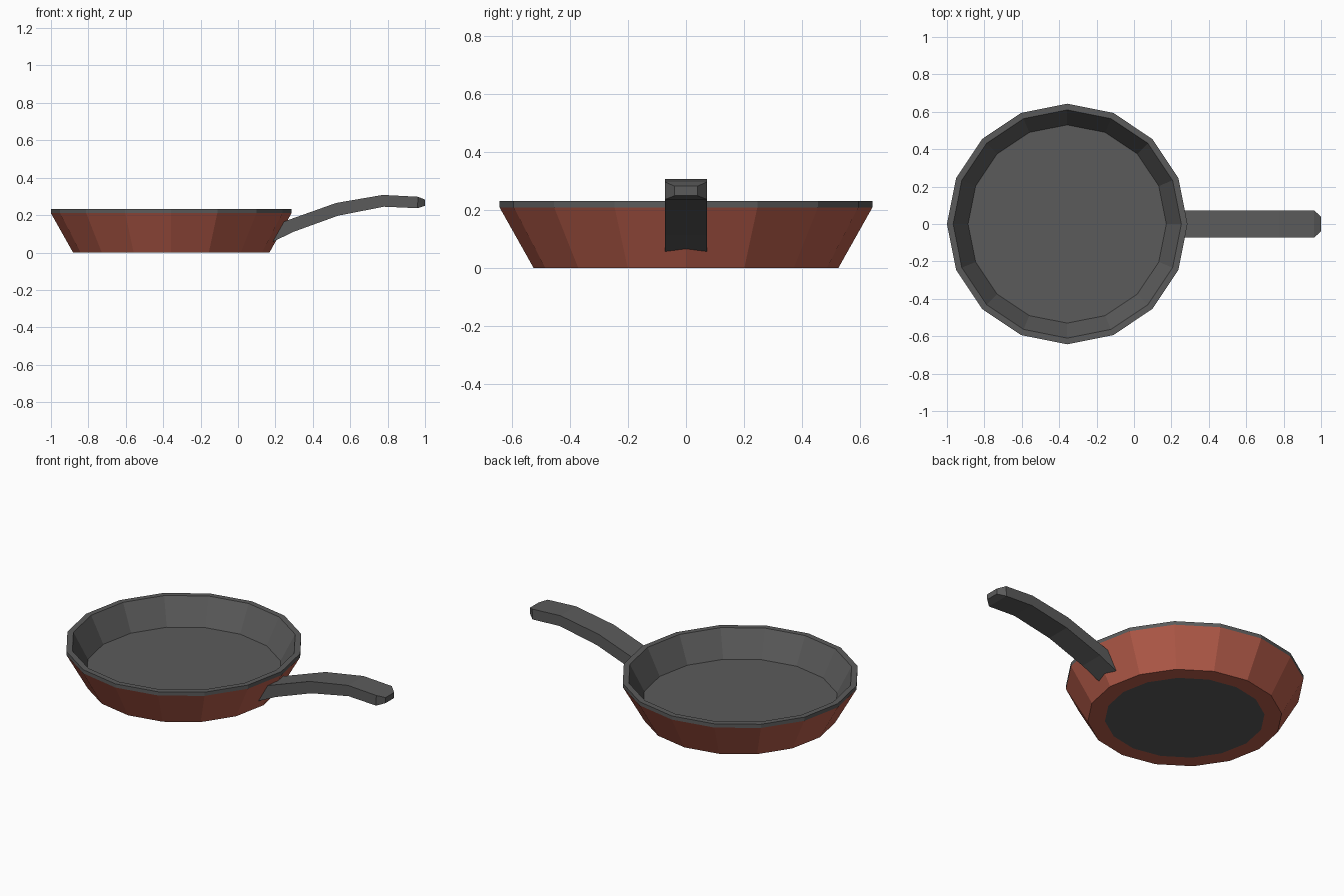
import bpy, bmesh
from math import cos, sin, pi

if "Cube" in bpy.data.objects:
    bpy.data.objects.remove(bpy.data.objects["Cube"])

CX, SIDES = -0.357, 16


def material(name, color):
    m = bpy.data.materials.new(name)
    m.diffuse_color = (*color, 1)
    m.use_nodes = True
    m.node_tree.nodes["Principled BSDF"].inputs["Base Color"].default_value = m.diffuse_color
    return m


red = material("red_enamel", (0.48, 0.11, 0.07))
grey = material("dark_grey", (0.105, 0.105, 0.105))


def finish(name, bm, mats):
    bmesh.ops.recalc_face_normals(bm, faces=bm.faces)
    me = bpy.data.meshes.new(name)
    bm.to_mesh(me)
    bm.free()
    for m in mats:
        me.materials.append(m)
    ob = bpy.data.objects.new(name, me)
    bpy.context.collection.objects.link(ob)
    return ob


def bridge(bm, a, b, mat=0):
    n = len(a)
    for i in range(n):
        j = (i + 1) % n
        bm.faces.new((a[i], a[j], b[j], b[i])).material_index = mat


# Pan: lathed profile (radius, height), underside disc to inner floor
profile = [(0.432, 0), (0.525, 0), (0.643, 0.21), (0.643, 0.232),
           (0.61, 0.232), (0.53, 0.08)]
band_mats = [1, 1, 0, 0, 0]
bm = bmesh.new()
rings = [[bm.verts.new((CX + r * cos(2 * pi * i / SIDES),
                        r * sin(2 * pi * i / SIDES), z))
          for i in range(SIDES)] for r, z in profile]
for a, b, m in zip(rings, rings[1:], band_mats):
    bridge(bm, a, b, m)
bm.faces.new(rings[0])
bm.faces.new(rings[-1])
finish("pan", bm, [grey, red])

# Handle: rectangular sections (top x, top z, bottom x, bottom z, half width)
sections = [(0.225, 0.158, 0.17, 0.05, 0.073),
            (0.30, 0.185, 0.30, 0.112, 0.073),
            (0.525, 0.265, 0.535, 0.197, 0.073),
            (0.775, 0.308, 0.78, 0.245, 0.073),
            (0.962, 0.298, 0.96, 0.237, 0.073),
            (1.0, 0.283, 1.0, 0.25, 0.04)]
bm = bmesh.new()
loops = [[bm.verts.new(p) for p in ((tx, -w, tz), (tx, w, tz),
                                    (bx, w, bz), (bx, -w, bz))]
         for tx, tz, bx, bz, w in sections]
for a, b in zip(loops, loops[1:]):
    bridge(bm, a, b)
bm.faces.new(loops[0])
bm.faces.new(loops[-1])
finish("handle", bm, [grey])
